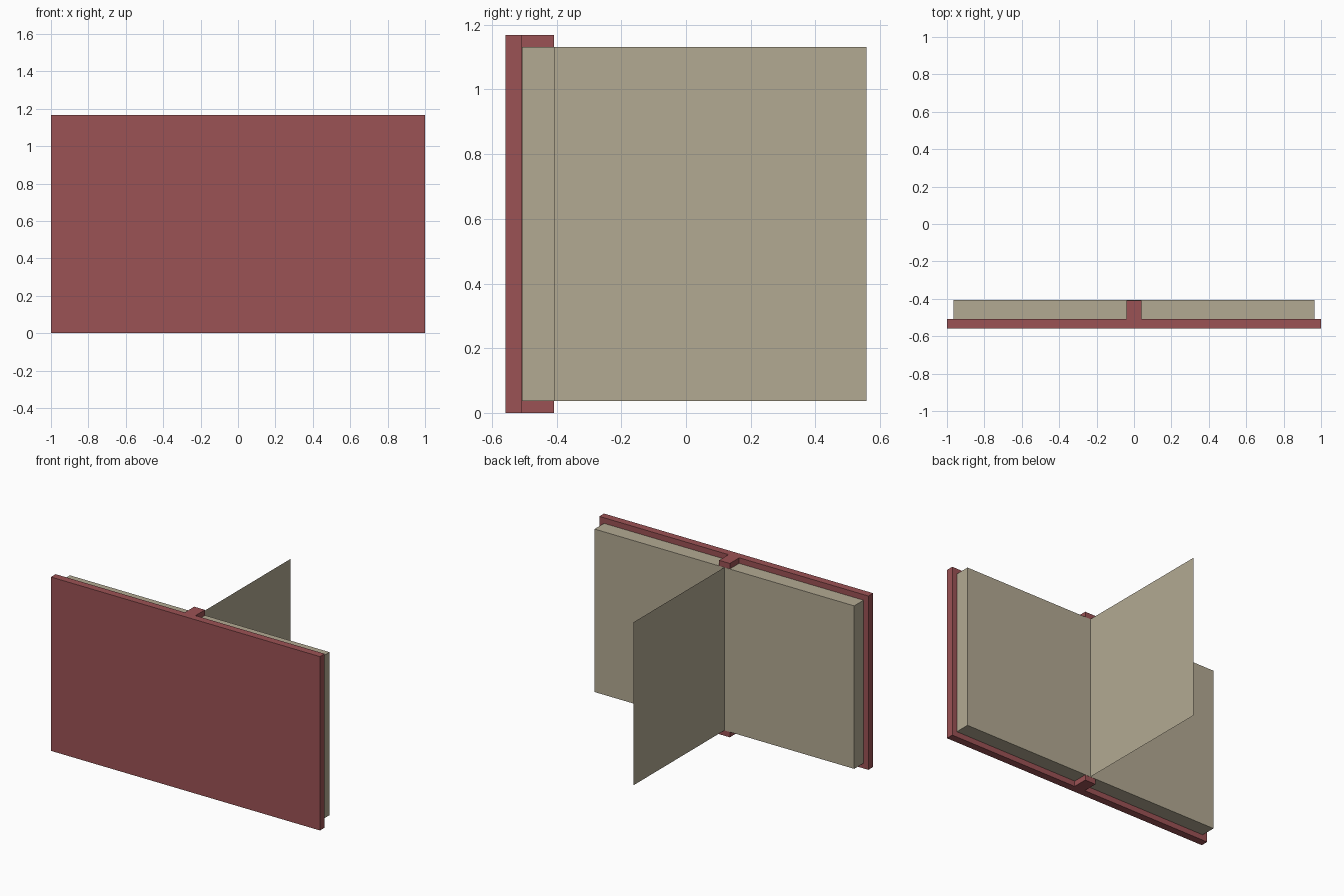
import bpy, bmesh

if "Cube" in bpy.data.objects:
    bpy.data.objects.remove(bpy.data.objects["Cube"])


def material(name, color):
    m = bpy.data.materials.new(name)
    m.diffuse_color = (*color, 1)
    m.use_nodes = True
    m.node_tree.nodes["Principled BSDF"].inputs["Base Color"].default_value = m.diffuse_color
    return m


RED = material("cover_red", (0.33, 0.085, 0.09))
PAPER = material("paper", (0.45, 0.40, 0.29))
PAGE_Z = (0.036, 1.131)


def prism(name, outline, z0, z1, mat):
    """Extrude an XY outline (face or single edge) from z0 to z1."""
    bm = bmesh.new()
    verts = [bm.verts.new((x, y, z0)) for x, y in outline]
    if len(verts) == 2:
        edge = bm.edges.new(verts)
        ret = bmesh.ops.extrude_edge_only(bm, edges=[edge])
    else:
        face = bm.faces.new(verts)
        ret = bmesh.ops.extrude_face_region(bm, geom=[face])
    top = [g for g in ret["geom"] if isinstance(g, bmesh.types.BMVert)]
    bmesh.ops.translate(bm, verts=top, vec=(0, 0, z1 - z0))
    bmesh.ops.recalc_face_normals(bm, faces=bm.faces)
    me = bpy.data.meshes.new(name)
    bm.to_mesh(me)
    bm.free()
    me.materials.append(mat)
    ob = bpy.data.objects.new(name, me)
    bpy.context.collection.objects.link(ob)
    return ob


# Cover boards and spine as one T-shaped profile
half = [(1.0, -0.558), (1.0, -0.508), (0.04, -0.508), (0.04, -0.408)]
prism("cover", half + [(-x, y) for x, y in reversed(half)], 0, 1.168, RED)

# Left and right page blocks meeting at the spine
for side, label in ((-1, "left"), (1, "right")):
    block = [(0, -0.507), (side * 0.965, -0.507),
             (side * 0.965, -0.407), (0, -0.407)]
    prism(label + "_page_block", block, *PAGE_Z, PAPER)

# Single thin leaf standing out from the spine
prism("loose_page", [(0, -0.407), (0, 0.558)], *PAGE_Z, PAPER)
